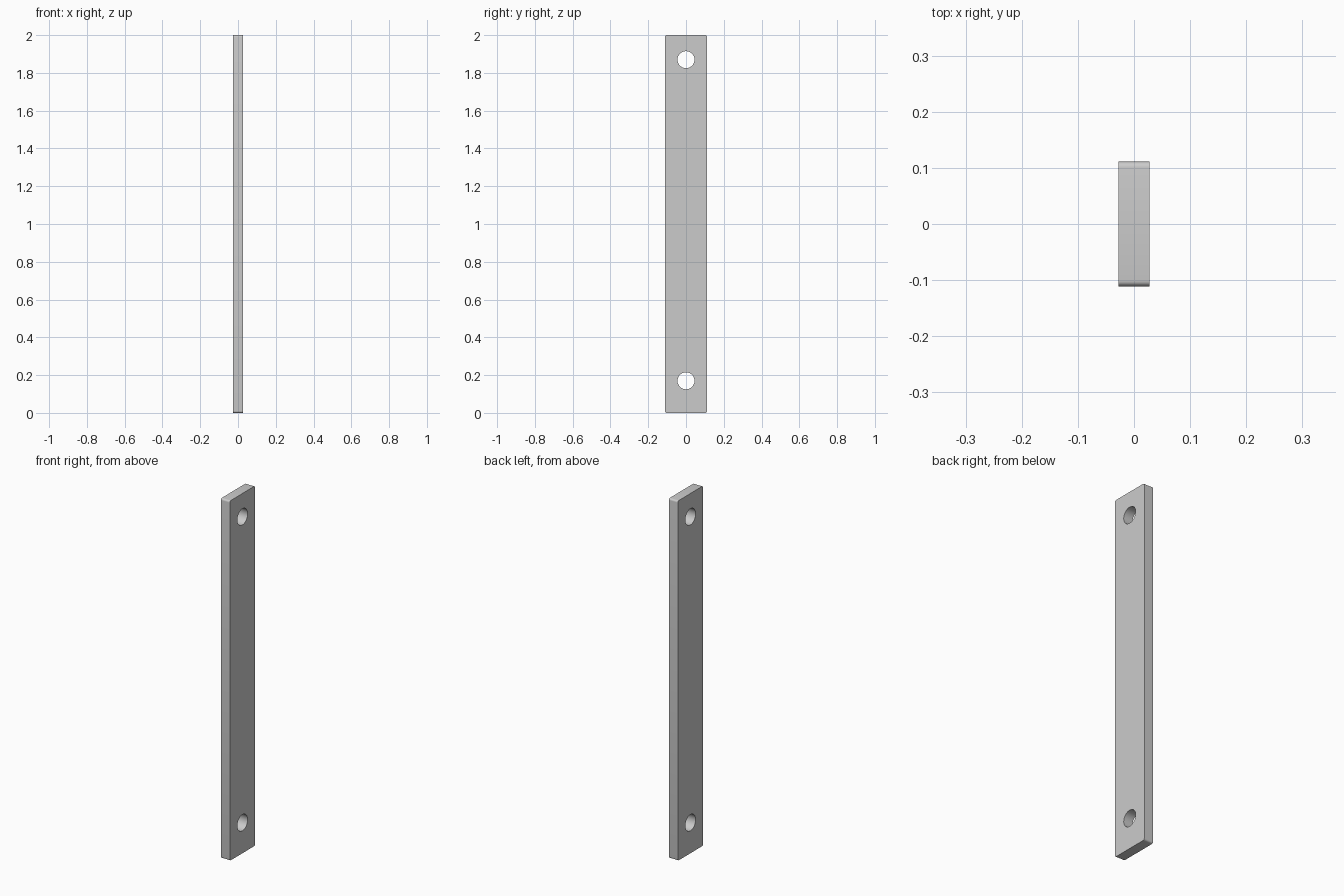
import bpy, bmesh, math
from mathutils import Matrix

if "Cube" in bpy.data.objects:
    bpy.data.objects.remove(bpy.data.objects["Cube"])

T, W, H = 0.055, 0.222, 2.0      # thickness, width, height
HOLE_R = 0.045

# flat bar with its four corners slightly rounded
bm = bmesh.new()
bmesh.ops.create_cube(bm, size=1, matrix=Matrix.Translation((0, 0, H / 2)) @ Matrix.Diagonal((T, W, H, 1)))
corners = [e for e in bm.edges if abs(e.verts[0].co.x - e.verts[1].co.x) > T / 2]
bmesh.ops.bevel(bm, geom=corners, offset=0.01, segments=5, profile=0.5, affect='EDGES')
mesh = bpy.data.meshes.new("flat_bar")
bm.to_mesh(mesh)
bm.free()
bar = bpy.data.objects.new("flat_bar", mesh)
bpy.context.collection.objects.link(bar)
bpy.context.view_layer.objects.active = bar


# bolt hole drilled through the thickness
def drill(z):
    bpy.ops.mesh.primitive_cylinder_add(vertices=48, radius=HOLE_R, depth=T * 3,
                                        location=(0, 0, z), rotation=(0, math.pi / 2, 0))
    cutter = bpy.context.object
    cutter.name = "hole_cutter"
    cutter.hide_render = True
    bpy.context.view_layer.objects.active = bar
    mod = bar.modifiers.new("bolt_hole", 'BOOLEAN')
    mod.operation, mod.solver, mod.object = 'DIFFERENCE', 'EXACT', cutter
    bpy.ops.object.modifier_apply(modifier=mod.name)
    bpy.data.objects.remove(cutter)


for z in (0.17, 1.87):
    drill(z)

# smooth hole walls and corners, crisp face edges
bpy.ops.object.select_all(action='DESELECT')
bar.select_set(True)
bpy.context.view_layer.objects.active = bar
bpy.ops.object.shade_smooth_by_angle(angle=math.radians(30))
